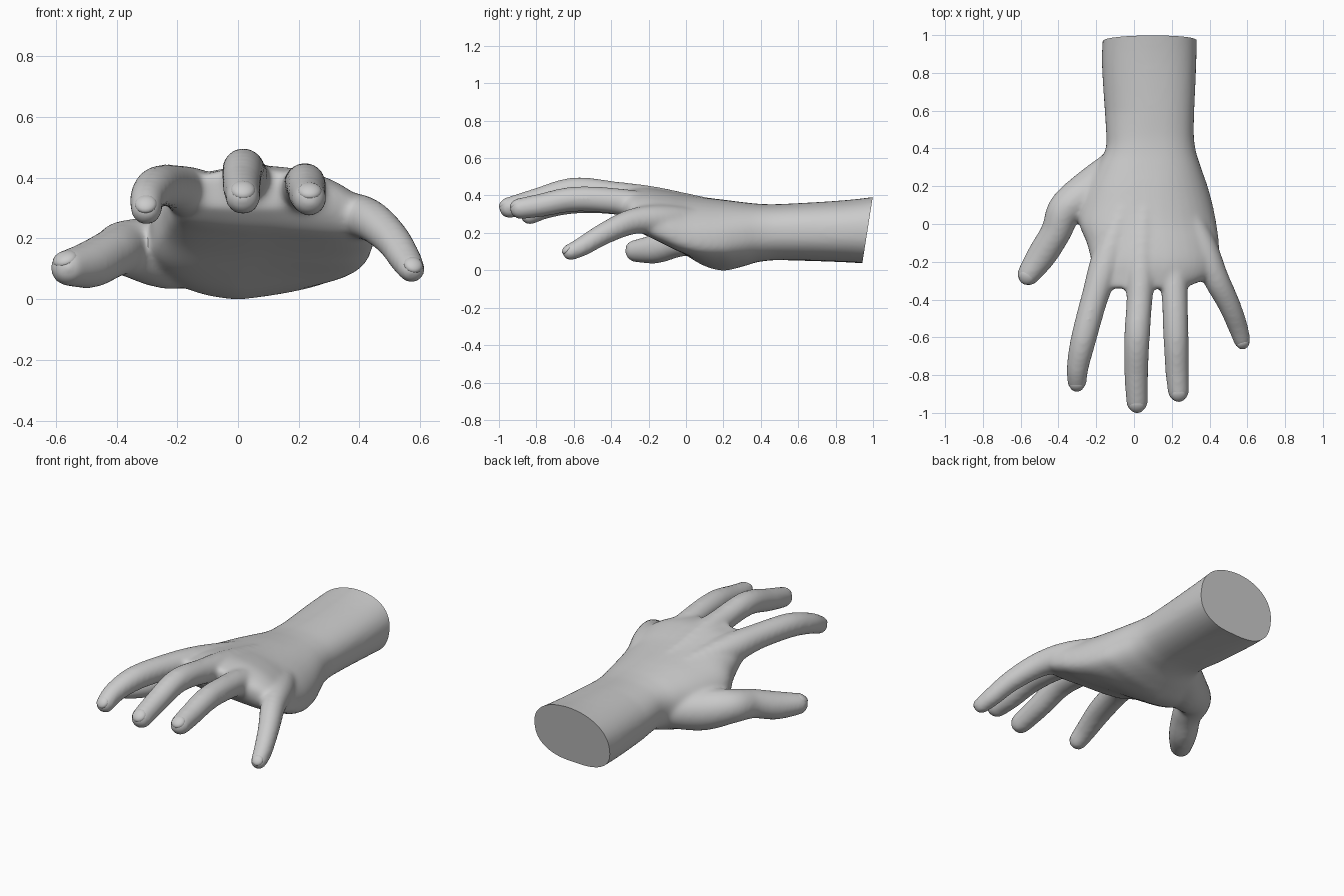
import bpy, bmesh, math
from mathutils import Vector, Matrix

if "Cube" in bpy.data.objects:
    bpy.data.objects.remove(bpy.data.objects["Cube"])

skin = bpy.data.materials.new("grey_skin")
skin.diffuse_color = (0.6, 0.6, 0.6, 1)
skin.use_nodes = True
skin.node_tree.nodes["Principled BSDF"].inputs["Base Color"].default_value = skin.diffuse_color

bm = bmesh.new()


def spline(rows, steps):
    """Catmull-Rom interpolation through rows of numbers."""
    rows = [Vector(r) for r in rows]
    out = []
    for i in range(len(rows) - 1):
        a, b, c, d = (rows[max(0, min(len(rows) - 1, i + k))] for k in (-1, 0, 1, 2))
        for s in range(steps):
            t = s / steps
            out.append(0.5 * (2 * b + (c - a) * t + (2 * a - 5 * b + 4 * c - d) * t ** 2
                              + (3 * b - a - 3 * c + d) * t ** 3))
    return out + [rows[-1]]


# Forearm and palm: y, left x, right x, top z, bottom z, droop of the outer edge
SECTIONS = [
    (1.06, -0.16, 0.335, 0.40, 0.030, 0.0),
    (0.85, -0.17, 0.33, 0.375, 0.045, 0.0),
    (0.52, -0.15, 0.317, 0.355, 0.055, 0.0),
    (0.40, -0.15, 0.325, 0.355, 0.045, 0.05),
    (0.30, -0.20, 0.355, 0.365, 0.015, 0.15),
    (0.20, -0.25, 0.39, 0.378, -0.005, 0.3),
    (0.10, -0.28, 0.417, 0.39, 0.02, 0.4),
    (0.00, -0.29, 0.437, 0.405, 0.078, 0.5),
    (-0.10, -0.25, 0.45, 0.425, 0.142, 0.5),
    (-0.20, -0.225, 0.45, 0.44, 0.195, 0.5),
    (-0.28, -0.205, 0.40, 0.435, 0.235, 0.5),
    (-0.34, -0.18, 0.26, 0.425, 0.30, 0.5),
]
N = 40
rings = []
for y, x0, x1, top, bot, droop in spline(SECTIONS, 4):
    ring = []
    heel = max(0, 1 - abs(y - 0.18) / 0.25)
    arm = min(1, max(0, (y - 0.4) / 0.2))
    for k in range(N):
        a = 2 * math.pi * k / N
        c, s = math.cos(a), math.sin(a)
        x = (x0 + x1) / 2 + (x1 - x0) / 2 * math.copysign(abs(c) ** 0.85, c)
        z = (top + bot) / 2 + (top - bot) / 2 * math.copysign(abs(s) ** 0.85, s)
        z += 0.17 * heel * max(0, x) * max(0, -s)
        z -= 0.025 * arm * max(0, -c)            # thumb side of the forearm sits lower
        bend = droop * (0.4 if x < 0 and s > 0 else 1)
        ring.append(bm.verts.new((x, y, z - bend * max(0, abs(x - 0.03) - 0.03) ** 2)))
    rings.append(ring)
for r, q in zip(rings, rings[1:]):
    for k in range(N):
        bm.faces.new((r[k], r[(k + 1) % N], q[(k + 1) % N], q[k]))
bm.faces.new(rings[0])
bm.faces.new(rings[-1])

# Digits: x, y, z, radius from the tendon at the wrist to the tip
DIGITS = {
    "index": [(-0.02, 0.2, 0.32, 0.045), (-0.13, -0.15, 0.342, 0.085), (-0.205, -0.38, 0.37, 0.073),
              (-0.265, -0.6, 0.37, 0.069), (-0.297, -0.75, 0.335, 0.06), (-0.302, -0.835, 0.295, 0.052)],
    "middle": [(0.06, 0.2, 0.325, 0.045), (0.04, -0.15, 0.36, 0.085), (0.03, -0.38, 0.405, 0.071),
               (0.016, -0.6, 0.428, 0.069), (0.012, -0.8, 0.375, 0.064), (0.016, -0.943, 0.335, 0.058)],
    "ring": [(0.14, 0.2, 0.31, 0.045), (0.2, -0.15, 0.327, 0.08), (0.215, -0.38, 0.37, 0.071),
             (0.222, -0.6, 0.38, 0.068), (0.228, -0.78, 0.347, 0.063), (0.235, -0.886, 0.33, 0.057)],
    "little": [(0.22, 0.2, 0.265, 0.045), (0.35, -0.1, 0.27, 0.08), (0.43, -0.28, 0.262, 0.07),
               (0.505, -0.43, 0.20, 0.06), (0.552, -0.55, 0.13, 0.053), (0.572, -0.618, 0.097, 0.045)],
    "thumb": [(-0.06, 0.32, 0.165, 0.10), (-0.22, 0.18, 0.15, 0.118), (-0.36, 0.08, 0.168, 0.095),
              (-0.412, -0.04, 0.152, 0.082), (-0.485, -0.16, 0.115, 0.079), (-0.558, -0.266, 0.103, 0.061)],
}
for path in DIGITS.values():
    for x, y, z, r in spline(path, 9):
        bmesh.ops.create_icosphere(bm, subdivisions=3, radius=r, matrix=Matrix.Translation((x, y, z)))
bmesh.ops.recalc_face_normals(bm, faces=bm.faces)

# Fuse everything into one soft skin
mesh = bpy.data.meshes.new("hand")
bm.to_mesh(mesh)
bm.free()
hand = bpy.data.objects.new("hand", mesh)
bpy.context.collection.objects.link(hand)
remesh = hand.modifiers.new("fuse", 'REMESH')
remesh.mode = 'VOXEL'
remesh.voxel_size = 0.012
soften = hand.modifiers.new("soften", 'SMOOTH')
soften.factor = 0.5
soften.iterations = 14
fused = bpy.data.meshes.new_from_object(hand.evaluated_get(bpy.context.evaluated_depsgraph_get()))
hand.modifiers.clear()

# Slanted flat cut at the end of the forearm
bm = bmesh.new()
bm.from_mesh(fused)
geom = bm.verts[:] + bm.edges[:] + bm.faces[:]
cut = bmesh.ops.bisect_plane(bm, geom=geom, plane_co=(0, 0.998, 0.39),
                             plane_no=(0, 0.35, -0.055), clear_outer=True)
rim = [e for e in cut["geom_cut"] if isinstance(e, bmesh.types.BMEdge)]
bmesh.ops.contextual_create(bm, geom=rim)
bmesh.ops.recalc_face_normals(bm, faces=bm.faces)
bm.to_mesh(fused)
bm.free()
hand.data = fused
parts = [hand]

# Fingernails: thin domes lying almost flush on the end of each digit
for name, path in DIGITS.items():
    a, b = Vector(path[-2][:3]), Vector(path[-1][:3])
    r = path[-1][3]
    fwd = (b - a).normalized()
    side = fwd.cross(Vector((0, 0, 1))).normalized()
    up = side.cross(fwd)
    me = bpy.data.meshes.new(name + "_nail")
    nb = bmesh.new()
    bmesh.ops.create_uvsphere(nb, u_segments=20, v_segments=10, radius=1)
    frame = Matrix((side, fwd, up)).transposed().to_4x4()
    place = Matrix.Translation(b + up * r * 0.5 + fwd * r * 0.25)
    tilt = Matrix.Rotation(-0.4, 4, 'X')
    nb.transform(place @ frame @ tilt @ Matrix.Diagonal((r * 0.7, r * 0.72, r * 0.4, 1)))
    nb.to_mesh(me)
    nb.free()
    nail = bpy.data.objects.new(name + "_nail", me)
    bpy.context.collection.objects.link(nail)
    parts.append(nail)

for ob in parts:
    ob.data.materials.clear()
    ob.data.materials.append(skin)
    bpy.ops.object.select_all(action='DESELECT')
    ob.select_set(True)
    bpy.context.view_layer.objects.active = ob
    bpy.ops.object.shade_smooth_by_angle(angle=math.radians(40))
